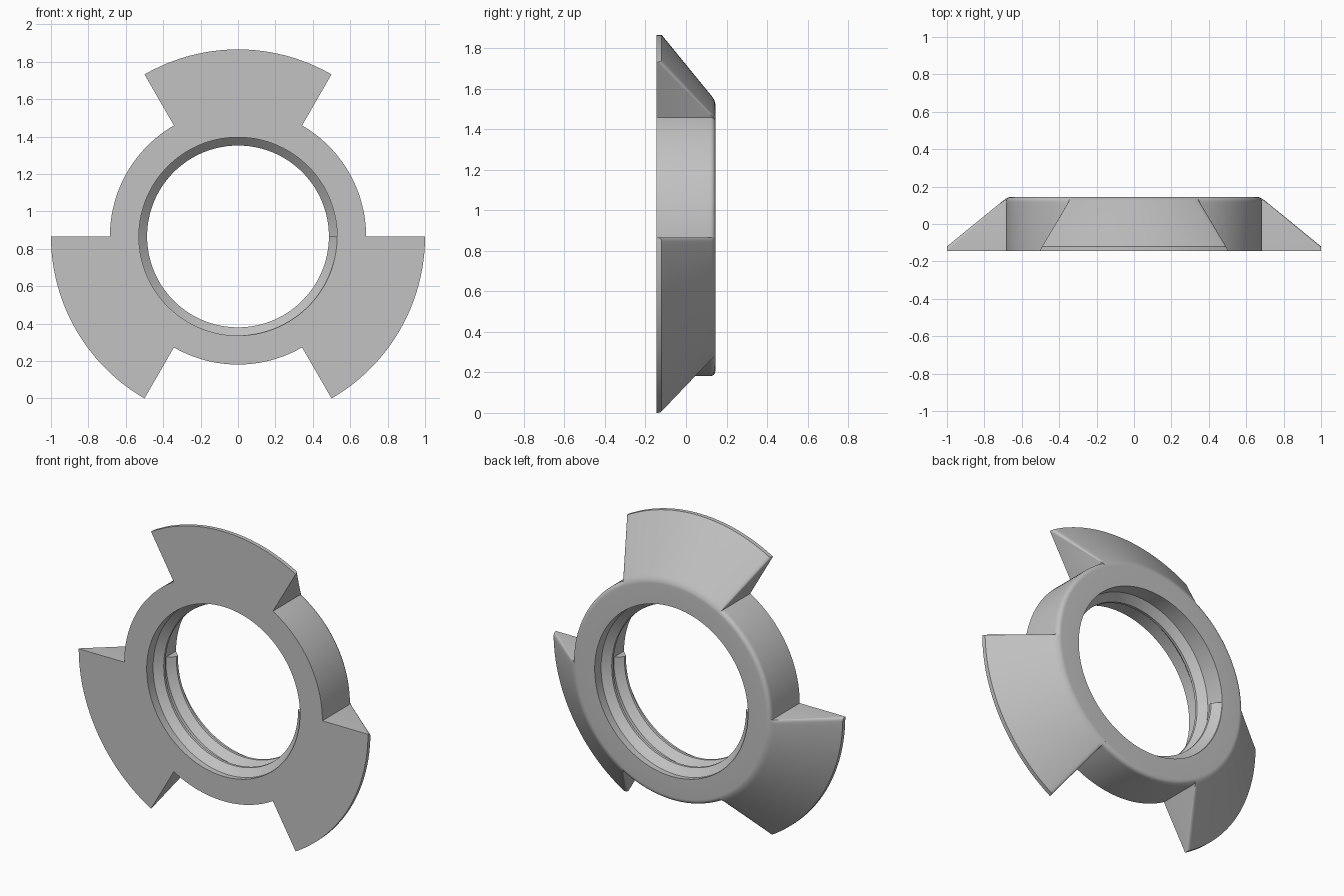
import bpy
import bmesh
import math

if "Cube" in bpy.data.objects:
    bpy.data.objects.remove(bpy.data.objects["Cube"], do_unlink=True)

CZ = math.sqrt(3) / 2      # height of the ring axis
HALF = 0.145               # half the thickness
BORE, RING, RIM = 0.53, 0.685, 1.0
ROUND = 0.02               # rounding along the wing sides

grey = bpy.data.materials.new("light_grey")
grey.use_nodes = True
colour = (0.54, 0.54, 0.54, 1)
grey.diffuse_color = colour
grey.node_tree.nodes["Principled BSDF"].inputs["Base Color"].default_value = colour


def polar(r, a, y):
    return (r * math.cos(a), y, CZ + r * math.sin(a))


def curve(a, b, c, n=6):
    """Rounded corner from a to c, with b as the sharp corner."""
    pts = []
    for i in range(n + 1):
        t = i / n
        pts.append(tuple((1 - t) ** 2 * p + 2 * t * (1 - t) * q + t * t * s
                         for p, q, s in zip(a, b, c)))
    return pts


def finish(bm, name):
    bmesh.ops.remove_doubles(bm, verts=bm.verts, dist=1e-5)
    bmesh.ops.recalc_face_normals(bm, faces=bm.faces)
    mesh = bpy.data.meshes.new(name)
    bm.to_mesh(mesh)
    bm.free()
    mesh.materials.append(grey)
    ob = bpy.data.objects.new(name, mesh)
    bpy.context.collection.objects.link(ob)
    bpy.ops.object.select_all(action='DESELECT')
    ob.select_set(True)
    bpy.context.view_layer.objects.active = ob
    bpy.ops.object.shade_smooth_by_angle(angle=math.radians(28))
    return ob


def skin(bm, columns):
    """Join successive closed cross-sections with quads."""
    cols = [[bm.verts.new(p) for p in c] for c in columns]
    for c, d in zip(cols, cols[1:]):
        for i in range(len(c)):
            j = (i + 1) % len(c)
            bm.faces.new((c[i], c[j], d[j], d[i]))
    return cols


# Cross-sections as (radius, y); the outer part follows the shared bore points
bore = [(BORE, -HALF), (BORE, HALF)]
ring_outer = curve((0.655, HALF), (RING, HALF), (RING, 0.115)) + [(RING, -HALF)]
wing_outer = (curve((0.655, HALF), (0.6755, HALF), (0.70, 0.125))
              + [(RIM, -0.12), (RIM, -HALF), (RING, -HALF)])


def wing_column(edge, sign, d, drop):
    """Wing section a distance d inside an edge, with its slope lowered by drop."""
    pts = []
    for r, y in bore + wing_outer:
        if y > -HALF:
            y -= drop * 1.15 * max(0, min(1, (r - RING) / 0.05))
        pts.append(polar(r, edge + sign * d / r, y))
    return pts


# Ring body with three sloped wings
bm = bmesh.new()
STEP = 24
for k in range(3):
    a0 = math.radians(60 + 120 * k)
    a1, a2 = a0 + math.pi / 3, a0 + 2 * math.pi / 3
    # wing sector, with rounded side edges
    fillet = [(ROUND * (1 - math.cos(p)), ROUND * (1 - math.sin(p)))
              for p in (i * math.pi / 10 for i in range(6))]
    cols = [wing_column(a0, 1, d, h) for d, h in fillet]
    cols += [wing_column(a0 + (a1 - a0) * i / STEP, 1, 0, 0) for i in range(1, STEP)]
    cols += [wing_column(a1, -1, d, h) for d, h in reversed(fillet)]
    skin(bm, cols)
    # plain ring sector
    skin(bm, [[polar(r, a1 + (a2 - a1) * i / STEP, y) for r, y in bore + ring_outer]
              for i in range(STEP + 1)])
    # side walls of the wing
    for edge, col in ((a0, cols[0]), (a1, cols[-1])):
        inner = [polar(r, edge, y) for r, y in ring_outer[1:-1]]
        bm.faces.new([bm.verts.new(p) for p in col[2:] + inner[::-1]])
finish(bm, "winged_ring")

# Internal thread: one and a half turns, rising toward the front
bm = bmesh.new()
PITCH, TURNS, N = 0.125, 1.5, 216
section = [(0.536, -0.05), (BORE, -0.05), (0.486, -0.008),
           (0.486, 0.008), (BORE, 0.05), (0.536, 0.05)]
cols = []
for i in range(N + 1):
    t = TURNS * i / N
    y0 = PITCH * (TURNS / 2 - t)
    cols.append([polar(r, math.pi + 2 * math.pi * t, y0 + y) for r, y in section])
loops = skin(bm, cols)
bm.faces.new(loops[0])
bm.faces.new(loops[-1][::-1])
finish(bm, "inner_thread")
